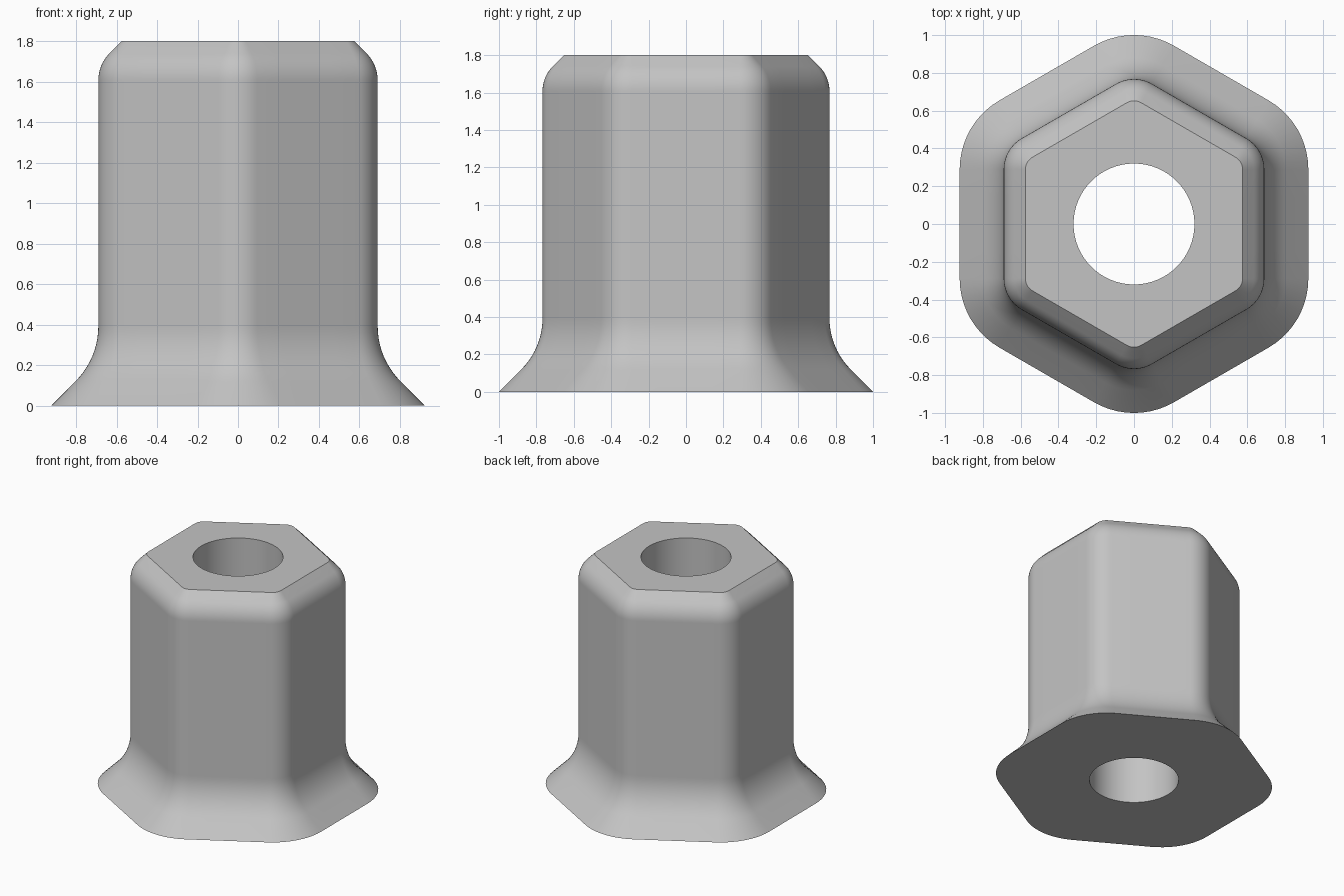
import bpy
import bmesh
from math import sin, cos, pi, radians, sqrt

if "Cube" in bpy.data.objects:
    bpy.data.objects.remove(bpy.data.objects["Cube"], do_unlink=True)

HEIGHT = 1.8
CORE = 0.5            # apothem of the hexagon that every ring is offset from
BASE, WALL, TOP = 0.423, 0.19, 0.075   # ring offsets
BORE = 0.32
ARC, FLAT = 10, 4     # segments per rounded corner and per flat side
STEPS = 10            # segments per profile curve
COUNT = 6 * (ARC + FLAT)


def hex_ring(offset, z):
    """Rounded hexagon with corners on the y axis."""
    corner = CORE * 2 / sqrt(3)
    arcs = []
    for side in range(6):
        mid = pi / 2 + side * pi / 3
        for i in range(ARC + 1):
            a = mid + (i / ARC - 0.5) * pi / 3
            arcs.append((corner * cos(mid) + offset * cos(a),
                         corner * sin(mid) + offset * sin(a)))
    ring = []
    for i, (x, y) in enumerate(arcs):
        ring.append((x, y, z))
        if i % (ARC + 1) == ARC:
            nx, ny = arcs[(i + 1) % len(arcs)]
            for k in range(1, FLAT):
                t = k / FLAT
                ring.append((x + (nx - x) * t, y + (ny - y) * t, z))
    return ring


def bore_ring(z):
    """Circle whose points line up with the hexagon rings."""
    angles = [pi / 2 + (i - ARC / 2) * 2 * pi / COUNT for i in range(COUNT)]
    return [(BORE * cos(a), BORE * sin(a), z) for a in angles]


# Profile: flared foot, straight wall, rounded shoulder with a short chamfer
foot_radius, shoulder_radius = 0.385, 0.19
bend = 1 - cos(pi / 4)
foot_z = BASE - WALL + foot_radius * (sin(pi / 4) - bend)
shoulder_z = HEIGHT - (WALL - TOP) - shoulder_radius * (sin(pi / 4) - bend)
turns = [pi / 4 * i / STEPS for i in range(STEPS + 1)]

profile = [(BASE, 0)]
profile += [(WALL + foot_radius * (1 - cos(t)), foot_z - foot_radius * sin(t))
            for t in reversed(turns)]
profile += [(WALL - shoulder_radius * (1 - cos(t)), shoulder_z + shoulder_radius * sin(t))
            for t in turns]
profile.append((TOP, HEIGHT))

# Loft the rings into a closed tube: outside, top face, bore, bottom face
rings = [hex_ring(o, z) for o, z in profile] + [bore_ring(HEIGHT), bore_ring(0)]
bm = bmesh.new()
loops = [[bm.verts.new(p) for p in ring] for ring in rings]
for r, lower in enumerate(loops):
    upper = loops[(r + 1) % len(loops)]
    for i in range(COUNT):
        j = (i + 1) % COUNT
        bm.faces.new((lower[i], lower[j], upper[j], upper[i]))
bmesh.ops.recalc_face_normals(bm, faces=bm.faces)

mesh = bpy.data.meshes.new("flared_hex_sleeve")
bm.to_mesh(mesh)
bm.free()
sleeve = bpy.data.objects.new("flared_hex_sleeve", mesh)
bpy.context.collection.objects.link(sleeve)

# Plain grey
grey = bpy.data.materials.new("light_grey")
grey.use_nodes = True
colour = (0.55, 0.55, 0.55, 1)
grey.diffuse_color = colour
grey.node_tree.nodes["Principled BSDF"].inputs["Base Color"].default_value = colour
mesh.materials.append(grey)

# Smooth curves, crisp rims
bpy.ops.object.select_all(action="DESELECT")
sleeve.select_set(True)
bpy.context.view_layer.objects.active = sleeve
bpy.ops.object.shade_smooth_by_angle(angle=radians(30))
